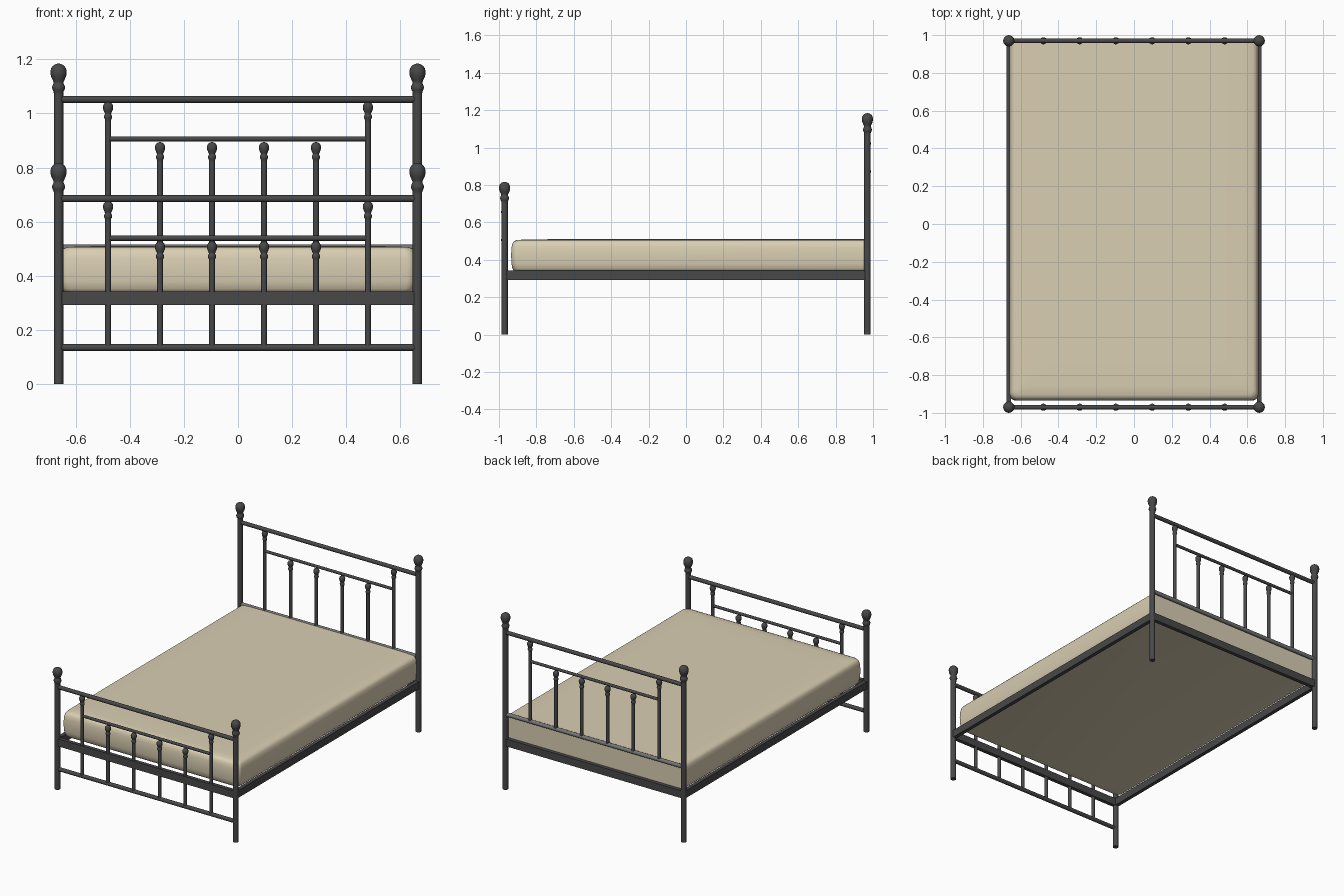
import bpy, bmesh, math
from mathutils import Vector, Matrix

if "Cube" in bpy.data.objects:
    bpy.data.objects.remove(bpy.data.objects["Cube"])


def material(name, rgb):
    m = bpy.data.materials.new(name)
    m.diffuse_color = (*rgb, 1)
    m.use_nodes = True
    m.node_tree.nodes["Principled BSDF"].inputs["Base Color"].default_value = m.diffuse_color
    return m


IRON = material("dark iron", (0.065, 0.065, 0.068))
GREY = material("worn grey iron", (0.18, 0.18, 0.185))
CREAM = material("cream fabric", (0.70, 0.62, 0.45))


def finish(bm, name, mat, angle=40):
    bmesh.ops.recalc_face_normals(bm, faces=bm.faces)
    me = bpy.data.meshes.new(name)
    bm.to_mesh(me)
    bm.free()
    me.materials.append(mat)
    ob = bpy.data.objects.new(name, me)
    bpy.context.collection.objects.link(ob)
    bpy.ops.object.select_all(action='DESELECT')
    ob.select_set(True)
    bpy.context.view_layer.objects.active = ob
    bpy.ops.object.shade_smooth_by_angle(angle=math.radians(angle))
    return ob


def skin(bm, rings):
    # join rings of points into a closed solid
    loops = [[bm.verts.new(p) for p in r] for r in rings]
    n = len(loops[0])
    for a, b in zip(loops, loops[1:]):
        for i in range(n):
            bm.faces.new((a[i], a[(i + 1) % n], b[(i + 1) % n], b[i]))
    bm.faces.new(loops[0][::-1])
    bm.faces.new(loops[-1])


# finial profile: radius, distance below the tip (for a post of radius 0.0175)
FINIAL = [(0.0175, 0.116), (0.0178, 0.104), (0.022, 0.097), (0.0245, 0.088),
          (0.022, 0.080), (0.0185, 0.073), (0.0185, 0.068), (0.022, 0.060),
          (0.027, 0.049), (0.0295, 0.039), (0.030, 0.029), (0.0275, 0.018),
          (0.022, 0.009), (0.013, 0.003), (0.004, 0.0)]


def turned_post(name, x, y, z0, top, scale=1.0, sides=20):
    prof = [(0.0175 * scale, z0)] + [(r * scale, top - d * scale) for r, d in FINIAL]
    bm = bmesh.new()
    skin(bm, [[(x + r * math.cos(2 * math.pi * i / sides),
                y + r * math.sin(2 * math.pi * i / sides), z)
               for i in range(sides)] for r, z in prof])
    finish(bm, name, IRON, 60)


def round_rail(name, half, y, z, r, mat=IRON):
    bm = bmesh.new()
    bmesh.ops.create_cone(bm, cap_ends=True, segments=20, radius1=r, radius2=r,
                          depth=2 * half,
                          matrix=Matrix.Translation((0, y, z)) @ Matrix.Rotation(math.pi / 2, 4, 'Y'))
    finish(bm, name, mat)


def box(name, centre, size):
    bm = bmesh.new()
    bmesh.ops.create_cube(bm, size=1, matrix=Matrix.Translation(centre) @ Matrix.Diagonal((*size, 1)))
    finish(bm, name, IRON)


PX, PY = 0.663, 0.97

# headboard and footboard share one design, the footboard sits lower
for part, y, dz, low in (("headboard", PY, 0.367, GREY), ("footboard", -PY, 0.0, IRON)):
    for x in (-PX, PX):
        turned_post(part + "_post", x, y, 0, 0.817 + dz)
    round_rail(part + "_top_rail", PX, y, 0.685 + dz, 0.013)
    round_rail(part + "_middle_rail", 0.48, y, 0.539 + dz, 0.0095)
    round_rail(part + "_bottom_rail", PX, y, 0.135 + dz, 0.013, low)
    for x in (-0.48, -0.288, -0.096, 0.096, 0.288, 0.48):
        top = 0.676 if abs(x) > 0.4 else 0.527
        turned_post(part + "_spindle", x, y, 0.135 + dz, top + dz, 0.63, 14)
    # square end beam of the frame
    box(part + "_frame_beam", (0, y, 0.318), (2 * PX, 0.025, 0.05))

# side beams of the frame
for x in (-PX, PX):
    box("side_beam", (x, 0, 0.318), (0.025, 2 * PY, 0.05))


# mattress: stacked outlines, rounded at the foot and flat at the head
def outline(inset, z):
    hx, y0, y1, r = 0.66 - inset, -0.935 + inset, 0.957, 0.035
    pts = [(hx, y1, z), (-hx, y1, z)]
    for cx, start in ((-hx + r, math.pi), (hx - r, 1.5 * math.pi)):
        for k in range(6):
            a = start + k * math.pi / 10
            pts.append((cx + r * math.cos(a), y0 + r + r * math.sin(a), z))
    return pts


bm = bmesh.new()
skin(bm, [outline(i, z) for i, z in (
    (0.030, 0.336), (0.016, 0.340), (0.007, 0.352), (0.002, 0.380), (0.0, 0.425),
    (0.002, 0.465), (0.007, 0.488), (0.015, 0.500), (0.030, 0.506), (0.08, 0.509), (0.2, 0.510))])
finish(bm, "mattress", CREAM, 50)
